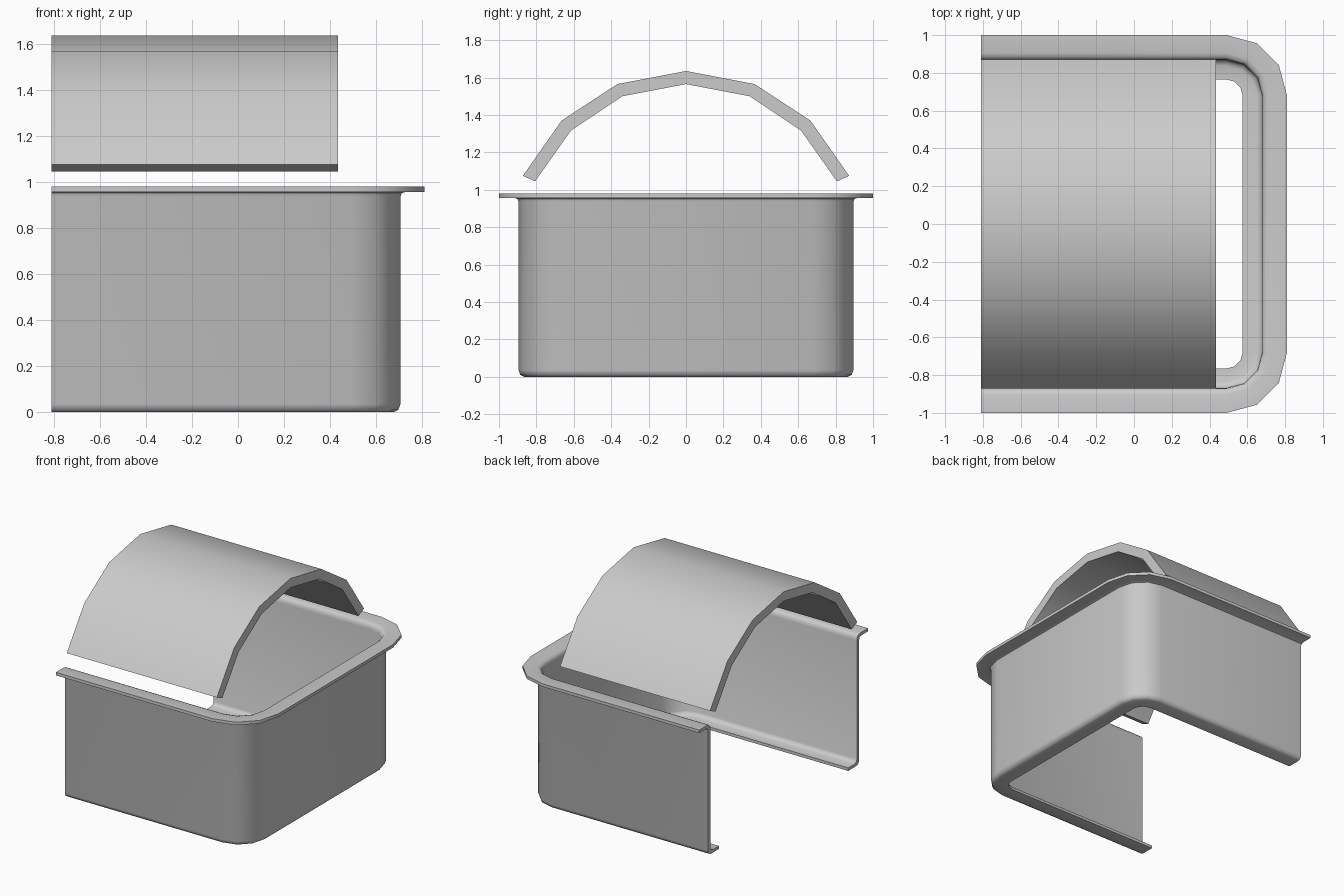
import bpy, bmesh
from math import sin, cos, radians

if "Cube" in bpy.data.objects:
    bpy.data.objects.remove(bpy.data.objects["Cube"])


def loft(name, rings):
    """Skin equal-length closed rings, cap both ends, smooth by angle."""
    bm = bmesh.new()
    vs = [[bm.verts.new(p) for p in ring] for ring in rings]
    n = len(rings[0])
    for a, b in zip(vs, vs[1:]):
        for i in range(n):
            j = (i + 1) % n
            bm.faces.new((a[i], a[j], b[j], b[i]))
    bm.faces.new(vs[0])
    bm.faces.new(vs[-1])
    bmesh.ops.recalc_face_normals(bm, faces=bm.faces)
    me = bpy.data.meshes.new(name)
    bm.to_mesh(me)
    bm.free()
    ob = bpy.data.objects.new(name, me)
    bpy.context.collection.objects.link(ob)
    bpy.ops.object.select_all(action='DESELECT')
    ob.select_set(True)
    bpy.context.view_layer.objects.active = ob
    bpy.ops.object.shade_smooth_by_angle(angle=radians(50))
    return ob


# Tub wall section: (distance from corner centre, height)
section = [
    (0.085, 0.0), (0.185, 0.0), (0.206, 0.01), (0.215, 0.035),
    (0.215, 0.935), (0.221, 0.951), (0.238, 0.957), (0.32, 0.957),
    (0.32, 0.98), (0.225, 0.98), (0.204, 0.974), (0.192, 0.96),
    (0.188, 0.935), (0.188, 0.05), (0.179, 0.031), (0.158, 0.022),
    (0.085, 0.022),
]
CX, CY, BACK = 0.49, 0.68, -0.81

# U-shaped path: centre point and outward angle at each station
stations = [(BACK, -CY, -90)]
stations += [(CX, -CY, a) for a in (-90, -60, -30, 0)]
stations += [(CX, CY, a) for a in (0, 30, 60, 90)]
stations += [(BACK, CY, 90)]
loft("tub_wall", [
    [(x + r * cos(radians(a)), y + r * sin(radians(a)), z) for r, z in section]
    for x, y, a in stations])

# Arched canopy: half profiles from crown to foot, mirrored in y
outer = [(0, 1.635), (0.367, 1.565), (0.665, 1.37), (0.872, 1.075)]
inner = [(0, 1.565), (0.34, 1.50), (0.615, 1.317), (0.807, 1.045)]


def full(half):
    return [(-y, z) for y, z in half[:0:-1]] + half


canopy = full(outer) + full(inner)[::-1]
loft("arched_canopy", [[(x, y, z) for y, z in canopy] for x in (BACK, 0.435)])
